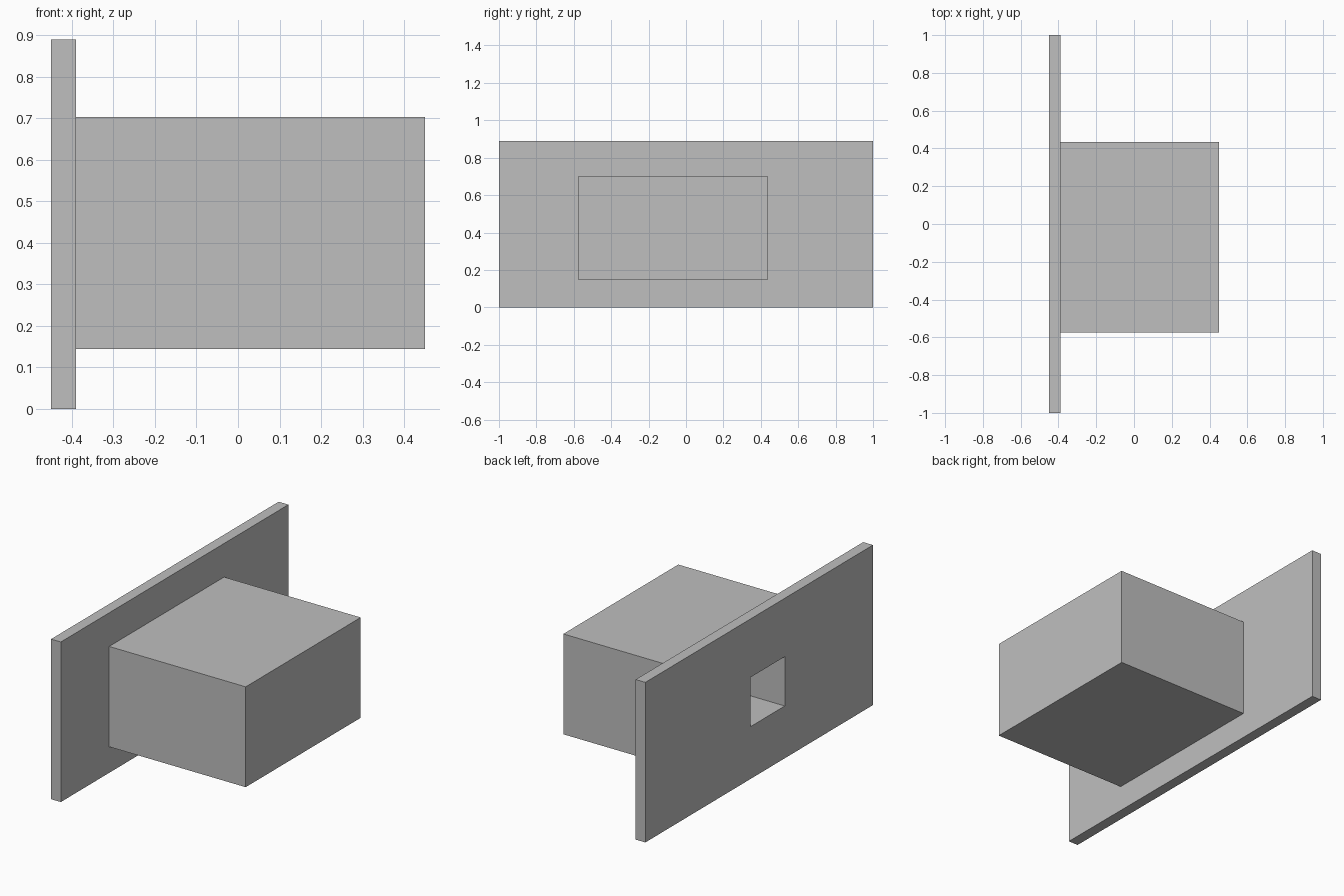
import bpy
from mathutils import Vector

cube = bpy.data.objects.get("Cube")
if cube:
    bpy.data.objects.remove(cube, do_unlink=True)

# Single grey material
grey = bpy.data.materials.new("plain grey")
grey.use_nodes = True
colour = (0.52, 0.52, 0.52, 1)
grey.diffuse_color = colour
grey.node_tree.nodes["Principled BSDF"].inputs["Base Color"].default_value = colour


def block(name, low, high):
    """Box spanning two opposite corners."""
    low, high = Vector(low), Vector(high)
    bpy.ops.mesh.primitive_cube_add(size=1, location=(low + high) / 2)
    obj = bpy.context.object
    obj.name = name
    obj.scale = high - low
    bpy.ops.object.transform_apply(location=False, rotation=False, scale=True)
    obj.data.materials.append(grey)
    return obj


def cut(obj, cutter):
    """Subtract the cutter and apply the result."""
    mod = obj.modifiers.new("opening", 'BOOLEAN')
    mod.operation = 'DIFFERENCE'
    mod.solver = 'EXACT'
    mod.object = cutter
    bpy.context.view_layer.objects.active = obj
    bpy.ops.object.modifier_apply(modifier=mod.name)


# Upright plate and the box fixed to it
plate = block("plate", (-0.45, -1, 0), (-0.39, 1, 0.89))
box = block("box", (-0.39, -0.575, 0.145), (0.45, 0.435, 0.703))

# Blind rectangular socket through the plate into the box
socket = block("socket_cutter", (-0.6, -0.225, 0.291), (0.2, 0.074, 0.565))
socket.hide_render = True
for part in (plate, box):
    cut(part, socket)
bpy.data.objects.remove(socket, do_unlink=True)
